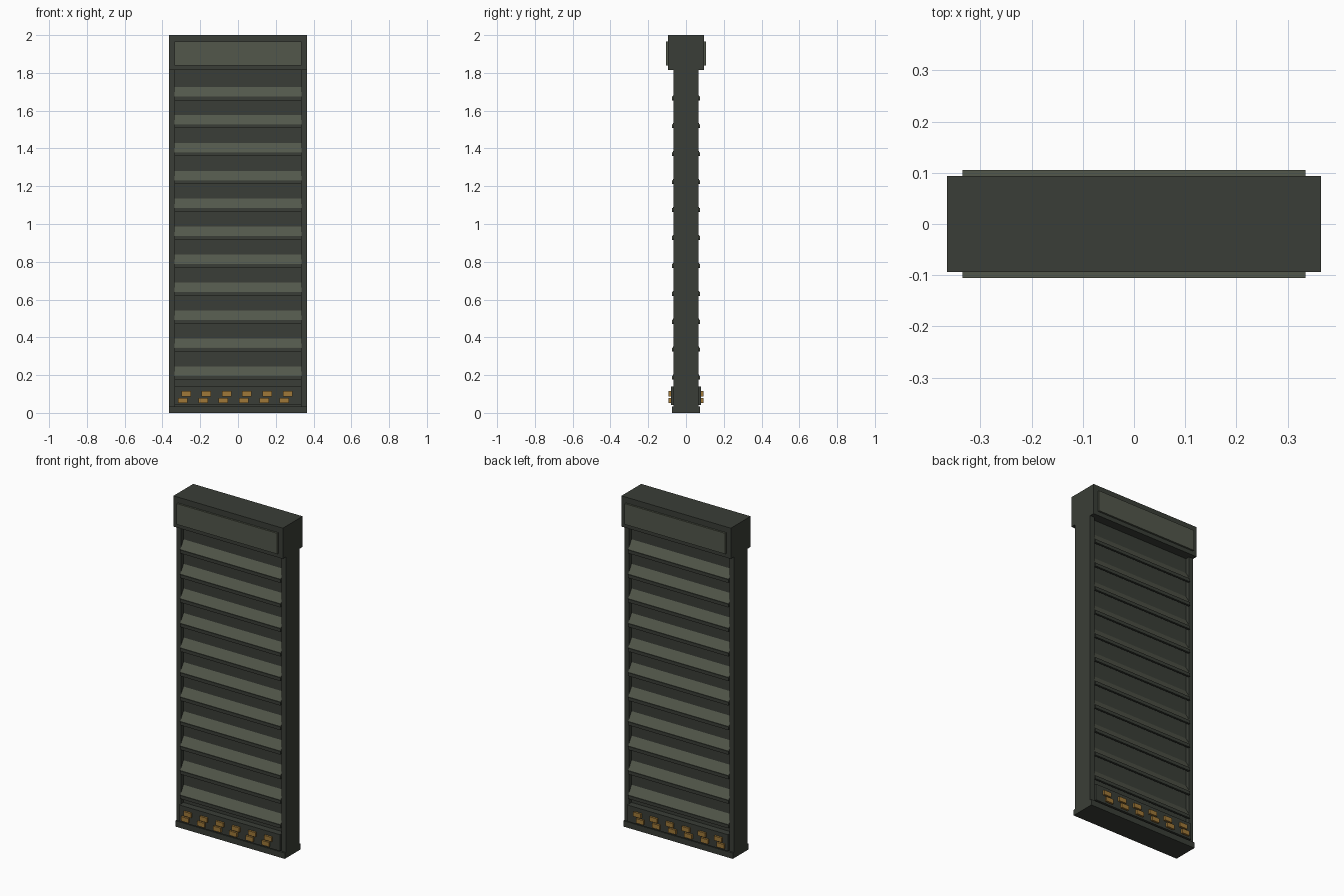
import bpy, bmesh

if "Cube" in bpy.data.objects:
    bpy.data.objects.remove(bpy.data.objects["Cube"])


def material(name, rgb):
    m = bpy.data.materials.new(name)
    m.diffuse_color = (*rgb, 1)
    m.use_nodes = True
    m.node_tree.nodes["Principled BSDF"].inputs["Base Color"].default_value = m.diffuse_color
    return m


DARK = material("dark_metal", (0.042, 0.048, 0.038))
LIGHT = material("light_metal", (0.085, 0.095, 0.07))
AMBER = material("amber", (0.35, 0.19, 0.04))


def finish(name, bm, mat):
    bmesh.ops.recalc_face_normals(bm, faces=bm.faces)
    me = bpy.data.meshes.new(name)
    bm.to_mesh(me)
    bm.free()
    me.materials.append(mat)
    ob = bpy.data.objects.new(name, me)
    bpy.context.collection.objects.link(ob)
    return ob


def extrude_x(name, profile, x0, x1, mat):
    """Extrude a (y, z) profile along x."""
    bm = bmesh.new()
    face = bm.faces.new([bm.verts.new((x0, y, z)) for y, z in profile])
    new = bmesh.ops.extrude_face_region(bm, geom=[face])["geom"]
    bmesh.ops.translate(bm, vec=(x1 - x0, 0, 0),
                        verts=[v for v in new if isinstance(v, bmesh.types.BMVert)])
    return finish(name, bm, mat)


def box(name, x0, x1, y0, y1, z0, z1, mat):
    return extrude_x(name, [(y0, z0), (y1, z0), (y1, z1), (y0, z1)], x0, x1, mat)


W, INNER = 0.3645, 0.335        # outer half width, half width of the opening
CORE_Y, POST_Y = 0.04, 0.065

# Frame: plinth, header, side posts and recessed core
box("plinth", -W, W, -0.075, 0.075, 0, 0.035, DARK)
box("header", -W, W, -0.094, 0.094, 1.815, 2.0, DARK)
box("core", -INNER, INNER, -CORE_Y, CORE_Y, 0.035, 1.815, DARK)
box("post_left", -W, -INNER, -POST_Y, POST_Y, 0.035, 1.815, DARK)
box("post_right", INNER, W, -POST_Y, POST_Y, 0.035, 1.815, DARK)

for side, s in (("front", -1), ("back", 1)):
    # Raised header plate and lower panel
    box(f"{side}_header_plate", -INNER, INNER, s * 0.09, s * 0.105, 1.84, 1.965, LIGHT)
    box(f"{side}_lower_panel", -INNER, INNER, s * 0.038, s * 0.08, 0.041, 0.14, DARK)

    # Sloping louvre slats, each with a dark lip at its lower edge
    for i in range(11):
        z = 1.655 - i * 0.1479
        slat = [(s * 0.036, z + 0.077), (s * 0.071, z + 0.021),
                (s * 0.071, z + 0.006), (s * 0.036, z + 0.050)]
        extrude_x(f"{side}_slat_{i + 1}", slat, -INNER, INNER, LIGHT)
        box(f"{side}_slat_lip_{i + 1}", -INNER, INNER, s * 0.062, s * 0.075,
            z, z + 0.020, DARK)

    # Two staggered rows of amber blocks
    for row, (x0, z) in enumerate(((-0.292, 0.067), (-0.275, 0.102))):
        for i in range(6):
            x = x0 + i * 0.1075
            box(f"{side}_amber_block_{row + 1}_{i + 1}", x - 0.025, x + 0.025,
                s * 0.075, s * 0.092, z - 0.014, z + 0.013, AMBER)
